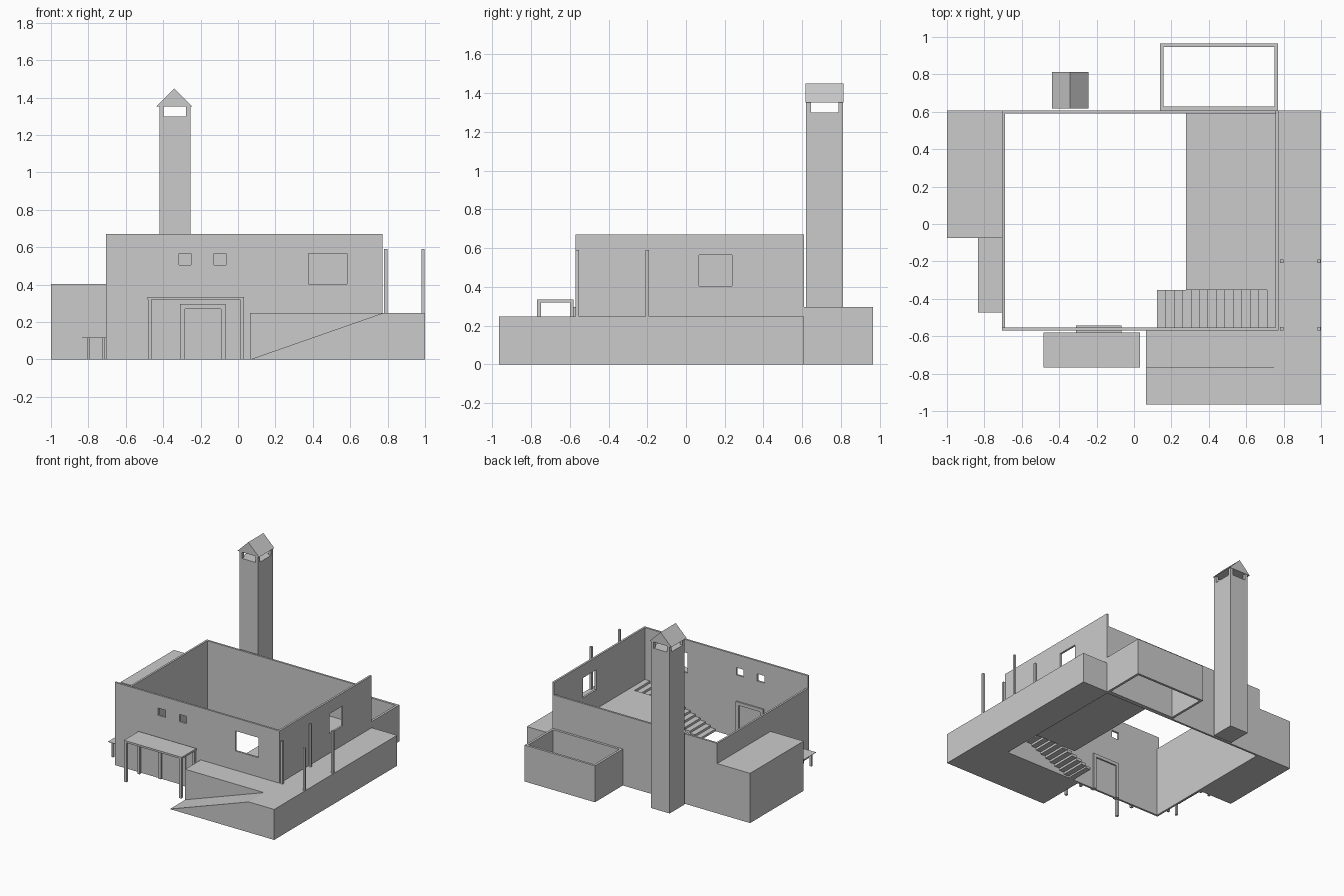
import bpy, bmesh

if "Cube" in bpy.data.objects:
    bpy.data.objects.remove(bpy.data.objects["Cube"])


def box(name, x0, x1, y0, y1, z0, z1):
    """Axis-aligned box given by its limits."""
    bpy.ops.mesh.primitive_cube_add(size=1)
    ob = bpy.context.object
    ob.name = name
    for v in ob.data.vertices:
        v.co = (x1 if v.co.x > 0 else x0,
                y1 if v.co.y > 0 else y0,
                z1 if v.co.z > 0 else z0)
    return ob


def prism(name, profile, y0, y1):
    """Extrude an (x, z) profile along y."""
    bm = bmesh.new()
    face = bm.faces.new([bm.verts.new((x, y0, z)) for x, z in profile])
    ext = bmesh.ops.extrude_face_region(bm, geom=[face])["geom"]
    verts = [g for g in ext if isinstance(g, bmesh.types.BMVert)]
    bmesh.ops.translate(bm, verts=verts, vec=(0, y1 - y0, 0))
    bmesh.ops.recalc_face_normals(bm, faces=bm.faces)
    me = bpy.data.meshes.new(name)
    bm.to_mesh(me)
    bm.free()
    ob = bpy.data.objects.new(name, me)
    bpy.context.collection.objects.link(ob)
    return ob


def cut(target, cutter):
    """Subtract the cutter from the target, then remove the cutter."""
    mod = target.modifiers.new("cut", "BOOLEAN")
    mod.operation = "DIFFERENCE"
    mod.solver = "EXACT"
    mod.object = cutter
    bpy.context.view_layer.objects.active = target
    bpy.ops.object.modifier_apply(modifier=mod.name)
    bpy.data.objects.remove(cutter)


def open_box(name, x0, x1, y0, y1, z0, z1, t):
    """Four walls without floor or roof."""
    ob = box(name, x0, x1, y0, y1, z0, z1)
    cut(ob, box("cutter", x0 + t, x1 - t, y0 + t, y1 - t, z0 - 1, z1 + 1))
    return ob


def posts(name, xs, ys, z0, z1, s):
    """Square posts at every combination of xs and ys."""
    for x in xs:
        for y in ys:
            box(name, x - s / 2, x + s / 2, y - s / 2, y + s / 2, z0, z1)


# House walls: back and left walls are lower than the front and right ones
walls = open_box("house_walls", -0.705, 0.772, -0.57, 0.608, 0, 0.67, 0.016)
cut(walls, box("cutter", -0.9, 0.756, -0.554, 0.8, 0.567, 0.9))
# Window openings
for x0, x1, z0 in ((-0.316, -0.25, 0.506), (-0.127, -0.063, 0.506), (0.376, 0.584, 0.403)):
    cut(walls, box("cutter", x0, x1, -0.7, -0.5, z0, 0.565))
cut(walls, box("cutter", 0.7, 0.9, 0.068, 0.238, 0.403, 0.565))

# Door frame around the closed door
box("door_jamb_left", -0.31, -0.284, -0.58, -0.542, 0, 0.296)
box("door_jamb_right", -0.092, -0.066, -0.58, -0.542, 0, 0.296)
box("door_lintel", -0.284, -0.092, -0.58, -0.542, 0.27, 0.296)

# Front canopy
box("canopy_roof", -0.485, 0.033, -0.768, -0.58, 0.32, 0.335)
posts("canopy_post", (-0.472, 0.02), (-0.758, -0.59), 0, 0.32, 0.02)

# Upper interior floor with a landing, and the stairs
box("upper_floor", 0.277, 0.756, -0.354, 0.592, 0.1, 0.25)
box("stair_landing", 0.71, 0.756, -0.554, -0.354, 0.1, 0.25)
steps, run = 13, (0.71 - 0.123) / 13
for i in range(steps):
    top = 0.25 * (i + 1) / (steps + 1)
    box("stair_step", 0.123 + i * run, 0.123 + (i + 1) * run,
        -0.554, -0.354, max(0, top - 0.022), top)

# Terrace and entrance ramp
box("side_terrace", 0.772, 1, -0.57, 0.608, 0, 0.247)
box("front_terrace", 0.065, 1, -0.768, -0.57, 0, 0.247)
prism("ramp", [(0.065, 0), (1, 0), (1, 0.247), (0.772, 0.247)], -0.965, -0.768)
posts("terrace_post", (0.79, 0.989), (-0.2, -0.561), 0.247, 0.59, 0.018)

# Left annex and small lean-to
box("annex", -1, -0.705, -0.076, 0.608, 0, 0.403)
box("lean_to_roof", -0.835, -0.705, -0.472, -0.076, 0.114, 0.117)
posts("lean_to_post", (-0.798, -0.72), (-0.462, -0.088), 0, 0.114, 0.016)

# Open tank behind the house
open_box("rear_tank", 0.14, 0.77, 0.608, 0.965, 0, 0.295, 0.019)

# Chimney tower with vent posts and gable cap
box("chimney", -0.421, -0.254, 0.62, 0.81, 0, 1.3)
posts("chimney_vent_post", (-0.409, -0.266), (0.632, 0.798), 1.3, 1.353, 0.024)
prism("chimney_cap", [(-0.438, 1.352), (-0.244, 1.352), (-0.341, 1.448)], 0.618, 0.813)
